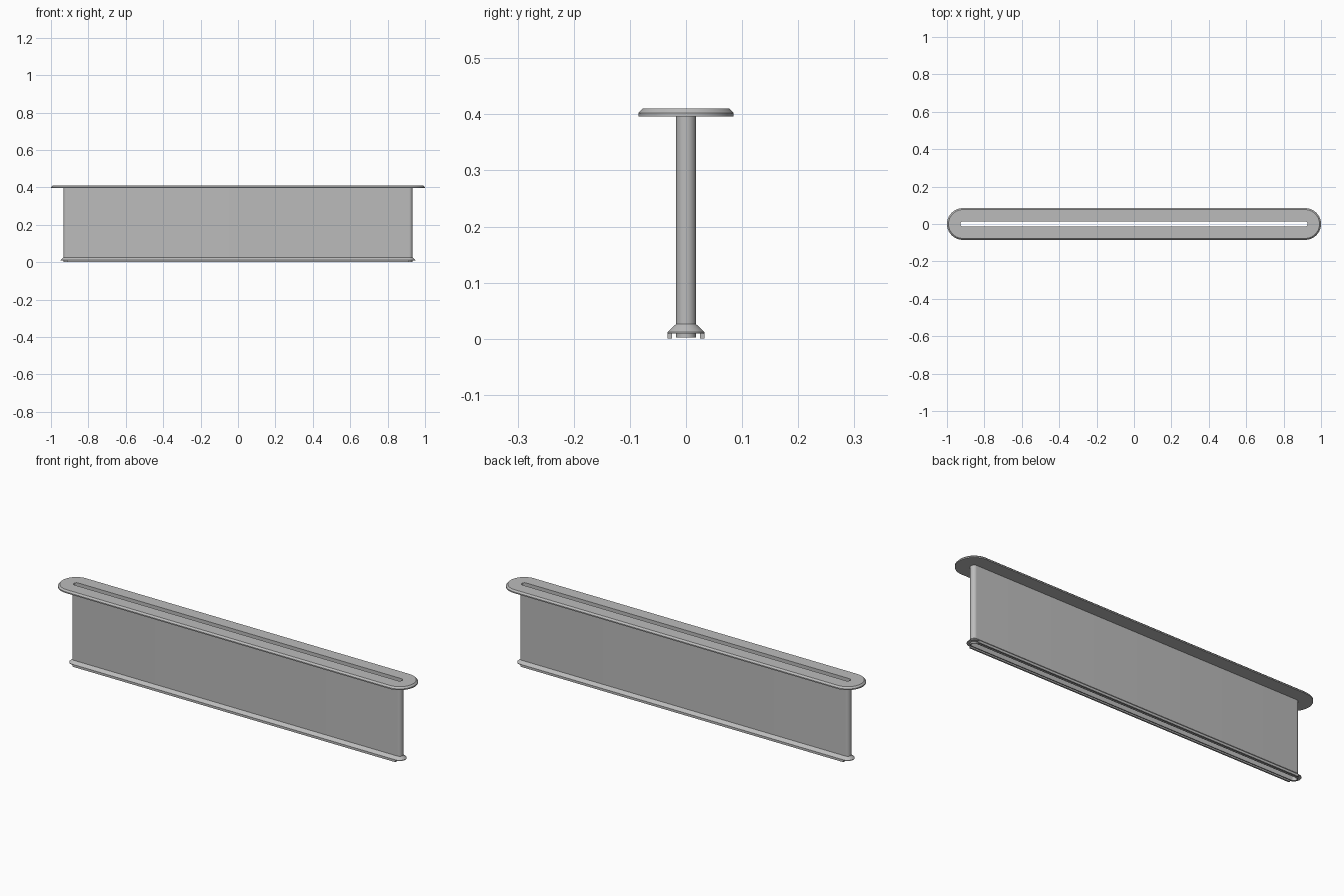
import bpy, bmesh, math

cube = bpy.data.objects.get("Cube")
if cube:
    bpy.data.objects.remove(cube, do_unlink=True)

HALF = 0.915      # distance from the middle to each round end's centre
SEGMENTS = 20     # steps in each round end
BORE = 0.014      # inner radius of the slot
WALL = 0.018      # outer radius of the wall
FOOT = 0.033      # outer radius of the foot

grey = bpy.data.materials.new("light grey")
grey.use_nodes = True
colour = (0.5, 0.5, 0.5, 1)
grey.diffuse_color = colour
grey.node_tree.nodes["Principled BSDF"].inputs["Base Color"].default_value = colour


def finish(name, bm):
    bmesh.ops.recalc_face_normals(bm, faces=bm.faces)
    mesh = bpy.data.meshes.new(name)
    bm.to_mesh(mesh)
    bm.free()
    mesh.materials.append(grey)
    obj = bpy.data.objects.new(name, mesh)
    bpy.context.collection.objects.link(obj)
    bpy.ops.object.select_all(action='DESELECT')
    obj.select_set(True)
    bpy.context.view_layer.objects.active = obj
    bpy.ops.object.shade_smooth_by_angle(angle=math.radians(25))
    return obj


def slot_ring(name, profile):
    """Sweep a closed (radius, height) profile around a long slot outline."""
    bm = bmesh.new()
    rings = []
    for side in (1, -1):
        for i in range(SEGMENTS + 1):
            a = math.pi * (i / SEGMENTS - 0.5)
            c, s = side * math.cos(a), side * math.sin(a)
            rings.append([bm.verts.new((side * HALF + r * c, r * s, z))
                          for r, z in profile])
    n = len(profile)
    for i, ring in enumerate(rings):
        following = rings[(i + 1) % len(rings)]
        for j in range(n):
            k = (j + 1) % n
            bm.faces.new((ring[j], following[j], following[k], ring[k]))
    return finish(name, bm)


# Thin hollow wall
slot_ring("wall", [(BORE, 0.002), (WALL, 0.002), (WALL, 0.4), (BORE, 0.4)])

# Wide top flange with a chamfered rim
slot_ring("top_flange", [(BORE, 0.396), (0.085, 0.396), (0.085, 0.402),
                         (0.077, 0.41), (BORE, 0.41)])

# Sloped foot collar
slot_ring("foot_collar", [(WALL - 0.002, 0.009), (FOOT, 0.009),
                          (FOOT, 0.012), (WALL, 0.026), (WALL - 0.002, 0.026)])

# Straight lips hanging under both long sides of the foot
for label, side in (("front", -1), ("back", 1)):
    bm = bmesh.new()
    bmesh.ops.create_cube(bm, size=1)
    for v in bm.verts:
        v.co.x *= 2 * HALF
        v.co.y = side * (FOOT - 0.004) + v.co.y * 0.008
        v.co.z = 0.005 + v.co.z * 0.01
    finish(label + "_foot_lip", bm)
